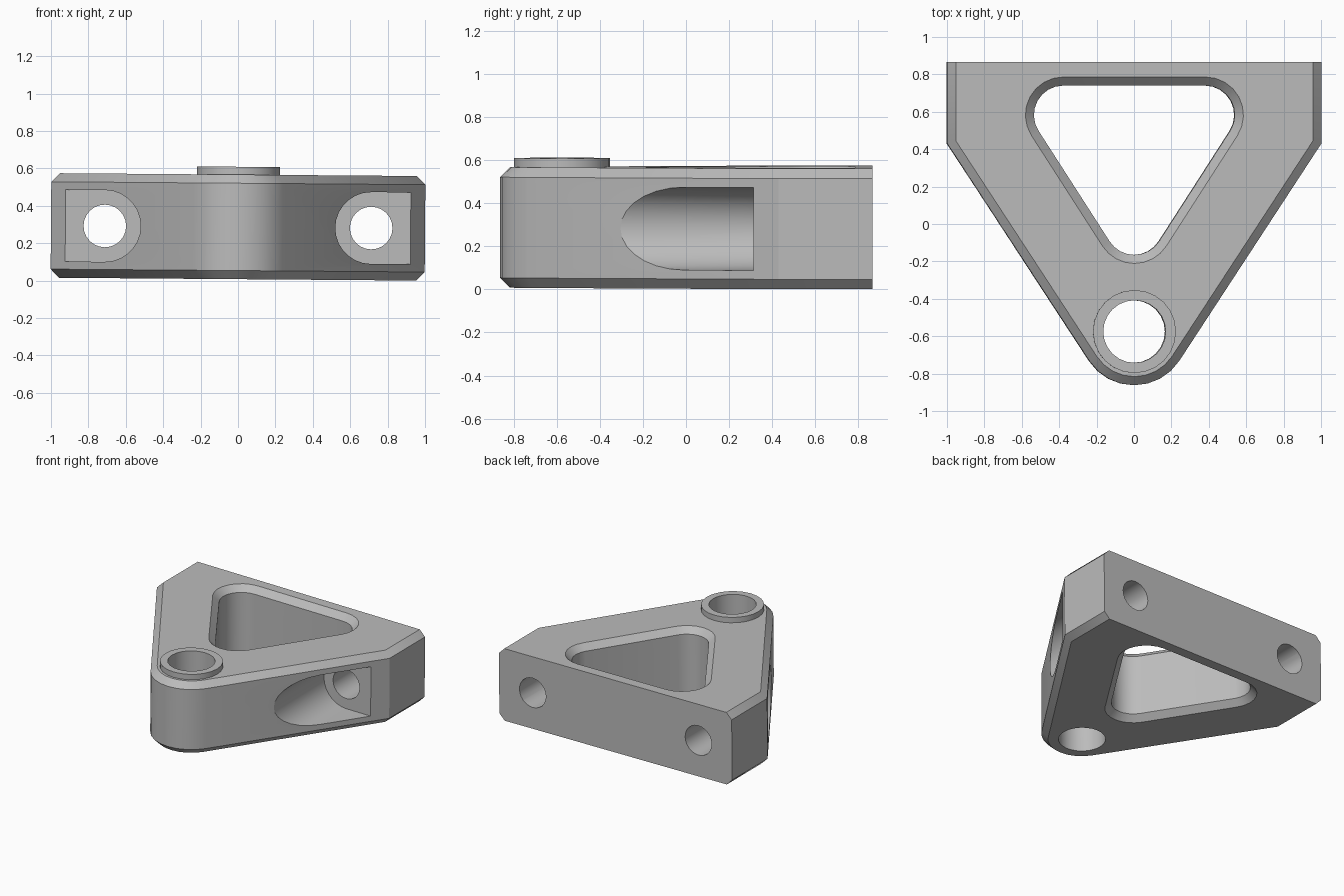
import bpy, bmesh
from math import atan2, acos, hypot, cos, sin, pi, radians
from mathutils import Matrix

cube = bpy.data.objects.get("Cube")
if cube:
    bpy.data.objects.remove(cube)

grey = bpy.data.materials.new("plain grey")
grey.use_nodes = True
colour = (0.5, 0.5, 0.5, 1)
grey.diffuse_color = colour
grey.node_tree.nodes["Principled BSDF"].inputs["Base Color"].default_value = colour

BASE, TOP, MID = 0.008, 0.567, 0.287
CHAMFER = 0.046
BACK = 0.865
NOSE_Y, NOSE_R = -0.575, 0.287


def arc(cx, cy, r, start, end, steps):
    """Points on a circular arc, ends included."""
    angles = [start + (end - start) * i / steps for i in range(steps + 1)]
    return [(cx + r * cos(a), cy + r * sin(a)) for a in angles]


def loft(name, rings):
    """Closed solid through (outline, height) rings."""
    bm = bmesh.new()
    loops = [[bm.verts.new((x, y, z)) for x, y in pts] for pts, z in rings]
    for low, high in zip(loops, loops[1:]):
        for i in range(len(low)):
            j = (i + 1) % len(low)
            bm.faces.new((low[i], low[j], high[j], high[i]))
    bm.faces.new(loops[0][::-1])
    bm.faces.new(loops[-1])
    bmesh.ops.recalc_face_normals(bm, faces=bm.faces)
    mesh = bpy.data.meshes.new(name)
    bm.to_mesh(mesh)
    bm.free()
    mesh.materials.append(grey)
    obj = bpy.data.objects.new(name, mesh)
    bpy.context.collection.objects.link(obj)
    return obj


def combine(target, other, operation):
    """Apply a boolean and discard the helper."""
    mod = target.modifiers.new(other.name, 'BOOLEAN')
    mod.object, mod.operation, mod.solver = other, operation, 'EXACT'
    bpy.context.view_layer.objects.active = target
    bpy.ops.object.modifier_apply(modifier=mod.name)
    bpy.data.objects.remove(other)


def circle(cx, cy, r, steps=24):
    return arc(cx, cy, r, 0, 2 * pi, steps)[:-1]


def body_outline(inset):
    """Rounded nose, two slanted sides, straight shoulders, square back."""
    shoulder_y = 0.43
    reach = hypot(1, shoulder_y - NOSE_Y)
    slant = atan2(shoulder_y - NOSE_Y, 1) - acos(NOSE_R / reach)
    r, x = NOSE_R - inset, 1 - inset
    y = NOSE_Y + (r - cos(slant) * x) / sin(slant)
    nose = arc(0, NOSE_Y, r, -pi - slant, slant, 8)
    return nose + [(x, y), (x, BACK), (-x, BACK), (-x, y)]


def window_outline(grow):
    """Triangle with three equal rounded corners."""
    r = 0.157 + grow
    x, y, low = 0.38, 0.583, -0.008
    a = -atan2(x, y - low)
    return (arc(x, y, r, a, pi / 2, 8) + arc(-x, y, r, pi / 2, pi - a, 8)
            + arc(0, low, r, pi - a, 2 * pi + a, 8))


# Chamfered body
bracket = loft("bracket_body", [
    (body_outline(CHAMFER), BASE), (body_outline(0), BASE + CHAMFER),
    (body_outline(0), TOP - CHAMFER), (body_outline(CHAMFER), TOP)])

# Raised collar around the pivot hole
collar = loft("pivot_collar", [(circle(0, NOSE_Y, 0.222), MID),
                               (circle(0, NOSE_Y, 0.222), 0.609)])
combine(bracket, collar, 'UNION')
bore = loft("pivot_bore", [(circle(0, NOSE_Y, 0.167), -1),
                           (circle(0, NOSE_Y, 0.167), 1)])
combine(bracket, bore, 'DIFFERENCE')

# Central window, chamfered above and below
e = 0.05
window = loft("centre_window", [
    (window_outline(CHAMFER + e), BASE - e), (window_outline(0), BASE + CHAMFER),
    (window_outline(0), TOP - CHAMFER), (window_outline(CHAMFER + e), TOP + e)])
combine(bracket, window, 'DIFFERENCE')

# Bolt holes from the back, opening into pockets in the slanted sides
stand_up = Matrix.Translation((0, 0, MID)) @ Matrix.Rotation(pi / 2, 4, 'X')
for side in (-1, 1):
    centre = side * 0.712
    pocket_shape = [(side * x, y) for x, y in
                    arc(0.712, 0, 0.192, pi / 2, 3 * pi / 2, 14)
                    + [(1.3, -0.192), (1.3, 0.192)]]
    pocket = loft("bolt_pocket", [(pocket_shape, -0.312), (pocket_shape, 1)])
    hole = loft("bolt_hole", [(circle(centre, 0, 0.114), -1),
                              (circle(centre, 0, 0.114), 0)])
    for cutter in (pocket, hole):
        cutter.data.transform(stand_up)
        combine(bracket, cutter, 'DIFFERENCE')

# Slight lean to the left-hand side
lean = (Matrix.Translation((0, 0, MID)) @ Matrix.Rotation(radians(0.45), 4, 'Y')
        @ Matrix.Translation((0, 0, -MID)))
bracket.data.transform(lean)

bpy.ops.object.select_all(action='DESELECT')
bracket.select_set(True)
bpy.context.view_layer.objects.active = bracket
bpy.ops.object.shade_smooth_by_angle(angle=radians(30))
